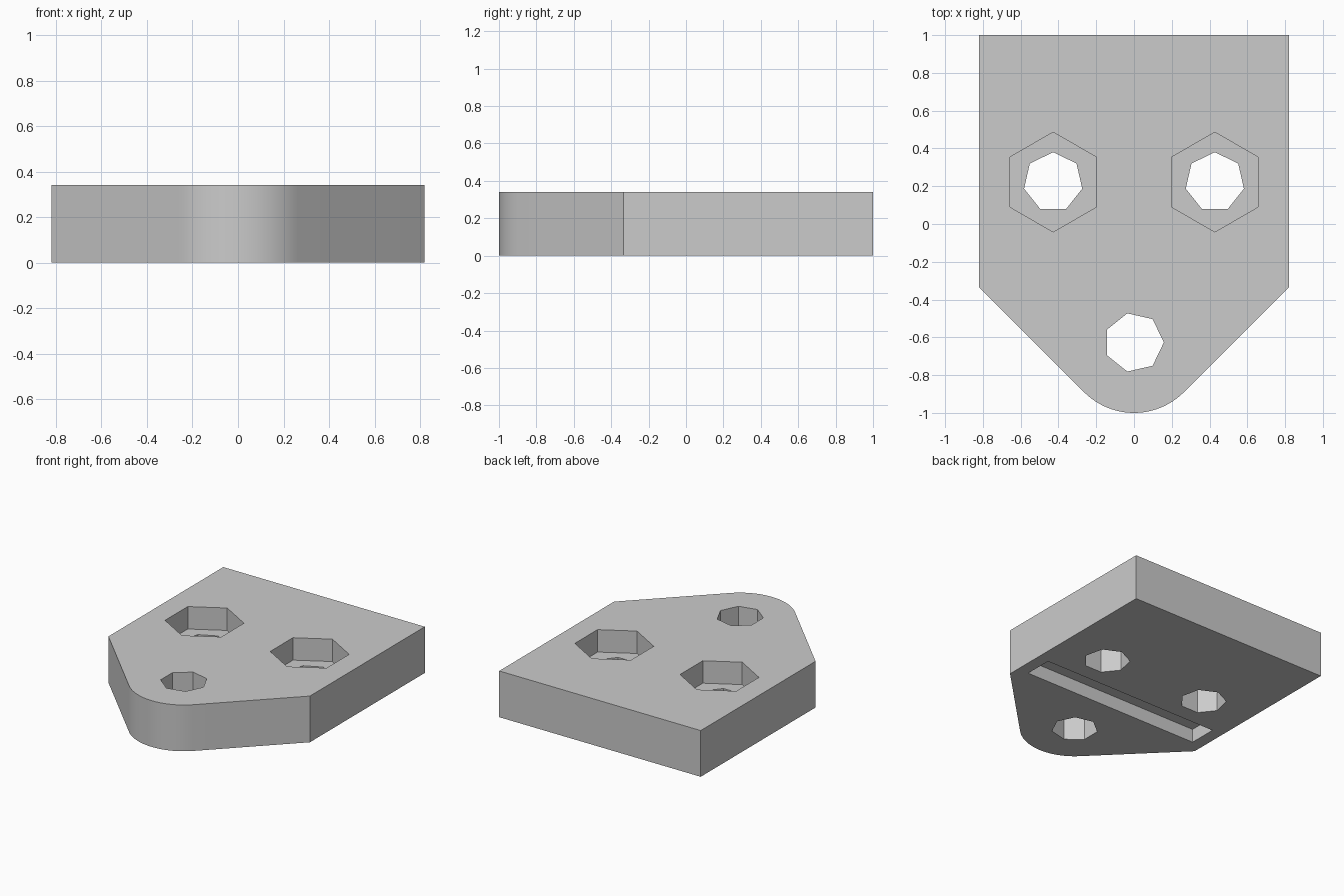
import bpy
import bmesh
from math import cos, sin, pi, radians

cube = bpy.data.objects.get("Cube")
if cube:
    bpy.data.objects.remove(cube, do_unlink=True)

HEIGHT = 0.34
HALF_WIDTH = 0.82
SHOULDER_Y = -0.335
NOSE_Y, NOSE_RADIUS = -0.627, 0.373
BOLT_X, BOLT_Y = 0.428, 0.222
HOLE_RADIUS = 0.158

grey = bpy.data.materials.new("plain grey")
grey.use_nodes = True
colour = (0.6, 0.6, 0.6, 1)
grey.diffuse_color = colour
grey.node_tree.nodes["Principled BSDF"].inputs["Base Color"].default_value = colour


def prism(name, outline, bottom, top):
    """Extrude a counter-clockwise outline between two heights."""
    bm = bmesh.new()
    face = bm.faces.new([bm.verts.new((x, y, bottom)) for x, y in outline])
    raised = bmesh.ops.extrude_face_region(bm, geom=[face])["geom"]
    verts = [v for v in raised if isinstance(v, bmesh.types.BMVert)]
    bmesh.ops.translate(bm, verts=verts, vec=(0, 0, top - bottom))
    bmesh.ops.recalc_face_normals(bm, faces=bm.faces)
    mesh = bpy.data.meshes.new(name)
    bm.to_mesh(mesh)
    bm.free()
    mesh.materials.append(grey)
    obj = bpy.data.objects.new(name, mesh)
    bpy.context.collection.objects.link(obj)
    return obj


def polygon(x, y, radius, sides, start):
    return [(x + radius * cos(start + 2 * pi * i / sides),
             y + radius * sin(start + 2 * pi * i / sides)) for i in range(sides)]


# Plate with a rounded nose at the front
STEPS = 24
nose = [(NOSE_RADIUS * sin(a), NOSE_Y - NOSE_RADIUS * cos(a))
        for a in (-pi / 4 + pi / 2 * i / STEPS for i in range(STEPS + 1))]
outline = nose + [(HALF_WIDTH, SHOULDER_Y), (HALF_WIDTH, 1),
                  (-HALF_WIDTH, 1), (-HALF_WIDTH, SHOULDER_Y)]
plate = prism("mounting_plate", outline, 0, HEIGHT)

# Front through hole
cutters = [prism("front_hole", polygon(0, NOSE_Y, HOLE_RADIUS, 7, 0), -0.1, HEIGHT + 0.1)]

# Rear through holes with hexagonal nut pockets
for side, x in (("left", BOLT_X), ("right", -BOLT_X)):
    cutters.append(prism(side + "_hole", polygon(x, BOLT_Y, HOLE_RADIUS, 7, pi / 2),
                         -0.1, HEIGHT + 0.1))
    cutters.append(prism(side + "_nut_pocket", polygon(x, BOLT_Y, 0.264, 6, pi / 2),
                         0.175, HEIGHT + 0.1))

# Crosswise slot in the underside
slot = [(-0.73, -0.25), (0.73, -0.25), (0.73, -0.04), (-0.73, -0.04)]
cutters.append(prism("underside_slot", slot, -0.1, 0.10))

# Cut everything out of the plate
bpy.context.view_layer.objects.active = plate
for cutter in cutters:
    cut = plate.modifiers.new(cutter.name, "BOOLEAN")
    cut.operation = "DIFFERENCE"
    cut.solver = "EXACT"
    cut.object = cutter
    bpy.ops.object.modifier_apply(modifier=cut.name)
    bpy.data.objects.remove(cutter, do_unlink=True)

# Smooth nose, crisp edges elsewhere
bpy.ops.object.select_all(action="DESELECT")
plate.select_set(True)
bpy.ops.object.shade_smooth_by_angle(angle=radians(30))
